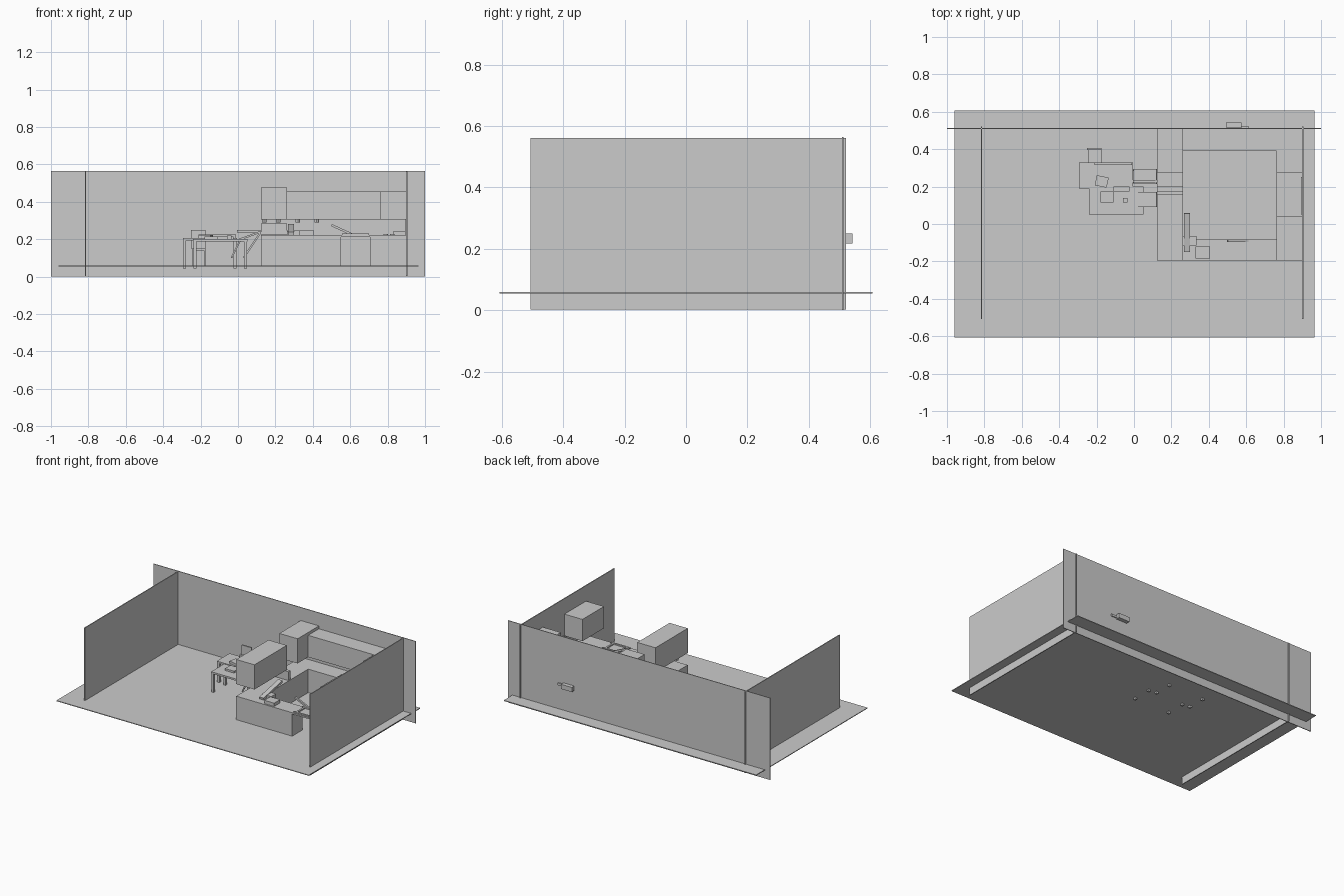
import bpy, math
from mathutils import Vector


def box(name, x0, x1, y0, y1, z0, z1, rot=None):
    bpy.ops.mesh.primitive_cube_add(size=1, location=((x0+x1)/2, (y0+y1)/2, (z0+z1)/2))
    o = bpy.context.object
    o.name = name
    o.scale = (x1-x0, y1-y0, z1-z0)
    if rot:
        o.rotation_euler = [math.radians(a) for a in rot]
    return o


def cyl(name, x, y, z0, z1, r, n=12):
    bpy.ops.mesh.primitive_cylinder_add(vertices=n, radius=r, depth=z1-z0, location=(x, y, (z0+z1)/2))
    o = bpy.context.object
    o.name = name
    bpy.ops.object.shade_smooth_by_angle()
    return o


def bar(name, a, b, t):
    # square rod between two points
    a, b = Vector(a), Vector(b)
    bpy.ops.mesh.primitive_cube_add(size=1, location=(a+b)/2)
    o = bpy.context.object
    o.name = name
    o.scale = (t, t, (b-a).length)
    o.rotation_euler = (b-a).to_track_quat('Z', 'Y').to_euler()
    return o


F = 0.056     # floor level
C = 0.222     # counter level
U = 0.305     # underside of upper cabinets

# room shell
box("floor", -0.96, 0.965, -0.607, 0.607, 0.055, 0.060)
box("back_wall", -1, 1, 0.508, 0.513, 0.0, 0.565)
box("left_wall", -0.818, -0.812, -0.507, 0.522, 0.003, 0.562)
box("right_wall", 0.899, 0.905, -0.507, 0.522, 0.003, 0.562)

# box passing through the back wall
box("wall_vent", 0.492, 0.575, 0.515, 0.542, 0.218, 0.250)
box("wall_vent_pipe", 0.575, 0.615, 0.505, 0.52, 0.225, 0.24)

# base cabinets around the U
box("left_base_cabinet", 0.123, 0.262, -0.083, 0.508, F, C)
box("back_base_cabinet", 0.262, 0.762, 0.39, 0.508, F, C)
box("right_back_base_cabinet", 0.762, 0.90, 0.275, 0.508, F, C)
box("stove", 0.762, 0.90, 0.04, 0.275, F, C)
box("right_front_base_cabinet", 0.762, 0.90, -0.083, 0.04, F, C)
box("front_base_cabinet_1", 0.123, 0.405, -0.195, -0.083, F, C)
box("front_base_cabinet_2", 0.405, 0.55, -0.195, -0.083, F, C)
box("front_base_cabinet_3", 0.705, 0.90, -0.195, -0.083, F, C)
box("sink_counter", 0.55, 0.705, -0.195, -0.083, 0.212, C)

# upper cabinets
box("hanging_cabinet", 0.123, 0.262, -0.195, 0.157, U, 0.475)
box("left_upper_cabinet", 0.123, 0.262, 0.275, 0.508, U, 0.475)
box("back_upper_cabinet", 0.262, 0.90, 0.39, 0.508, U, 0.455)
box("right_upper_cabinet_back", 0.762, 0.90, 0.275, 0.39, U, 0.455)
box("right_upper_cabinet_front", 0.762, 0.90, -0.195, 0.04, U, 0.455)

# small lights under the upper cabinets
for x, y in ((0.14, -0.1), (0.215, -0.1), (0.14, 0.06), (0.215, 0.06),
             (0.32, 0.45), (0.42, 0.45)):
    cyl("cabinet_light", x, y, 0.288, U, 0.012)

# stove burners and splash panel
for x in (0.79, 0.825):
    for y in (0.065, 0.095, 0.13):
        cyl("burner", x, y, C, C+0.006, 0.013)
box("stove_splash_panel", 0.892, 0.899, 0.05, 0.25, C, 0.31)

# sink rim and basin bars
box("sink_rim_front", 0.555, 0.70, -0.19, -0.178, C, C+0.008)
box("sink_rim_back", 0.555, 0.70, -0.098, -0.086, C, C+0.008)
for x in (0.575, 0.68):
    box("sink_rim_side", x-0.006, x+0.006, -0.178, -0.098, C, C+0.008)
bar("tap", (0.61, -0.09, 0.225), (0.5, -0.09, 0.275), 0.012)

# things lying on the counter
box("counter_tray", 0.262, 0.335, -0.115, -0.065, C, 0.245)
box("counter_box", 0.33, 0.405, -0.185, -0.12, C, 0.245)
box("leaning_board", 0.268, 0.30, -0.15, 0.06, 0.245, 0.26, (12, 0, 0))
box("corner_appliance", 0.83, 0.897, 0.39, 0.5, C, 0.24)


# two overlapping tables
def table(name, x0, x1, y0, y1, z):
    box(name + "_top", x0, x1, y0, y1, z-0.012, z)
    for x in (x0+0.01, x1-0.01):
        for y in (y0+0.01, y1-0.01):
            box(name + "_leg", x-0.008, x+0.008, y-0.008, y+0.008, 0.042, z-0.01)


table("back_table", -0.295, -0.005, 0.19, 0.33, 0.205)
table("front_table", -0.24, 0.05, 0.05, 0.20, 0.20)
box("table_runner", -0.21, -0.01, 0.315, 0.33, 0.205, 0.225)


# chairs and small items at the table
def stool(name, x, y, s, z):
    box(name + "_seat", x-s, x+s, y-s, y+s, z-0.01, z)
    for i in (-1, 1):
        for j in (-1, 1):
            px, py = x+i*(s-0.005), y+j*(s-0.005)
            box(name + "_leg", px-0.004, px+0.004, py-0.004, py+0.004, F, z-0.01)


stool("chair", -0.21, 0.365, 0.036, 0.15)
box("chair_back", -0.25, -0.175, 0.395, 0.405, 0.15, 0.25)
box("plate", -0.205, -0.14, 0.20, 0.255, 0.205, 0.222, (0, 0, -12))
box("place_mat", -0.18, -0.11, 0.115, 0.175, 0.20, 0.213)
box("place_mat_2", -0.11, -0.025, 0.175, 0.20, 0.20, 0.215)
box("cup", -0.06, -0.035, 0.115, 0.14, 0.20, 0.22)

# tilted seats between the table and the counter
for y0, y1 in ((0.09, 0.17), (0.215, 0.295)):
    box("tilted_seat", -0.005, 0.125, y0, y1, 0.212, 0.222, (0, -20, 0))
    for y in (y0+0.008, y1-0.008):
        bar("tilted_seat_leg", (0.03, y, 0.10), (0.12, y, 0.235), 0.01)
        bar("tilted_seat_brace", (-0.035, y, 0.10), (0.01, y, 0.19), 0.008)
box("serving_rail", -0.005, 0.125, 0.222, 0.235, 0.235, 0.25)
box("pass_shelf", 0.123, 0.262, 0.175, 0.20, 0.225, 0.285)
